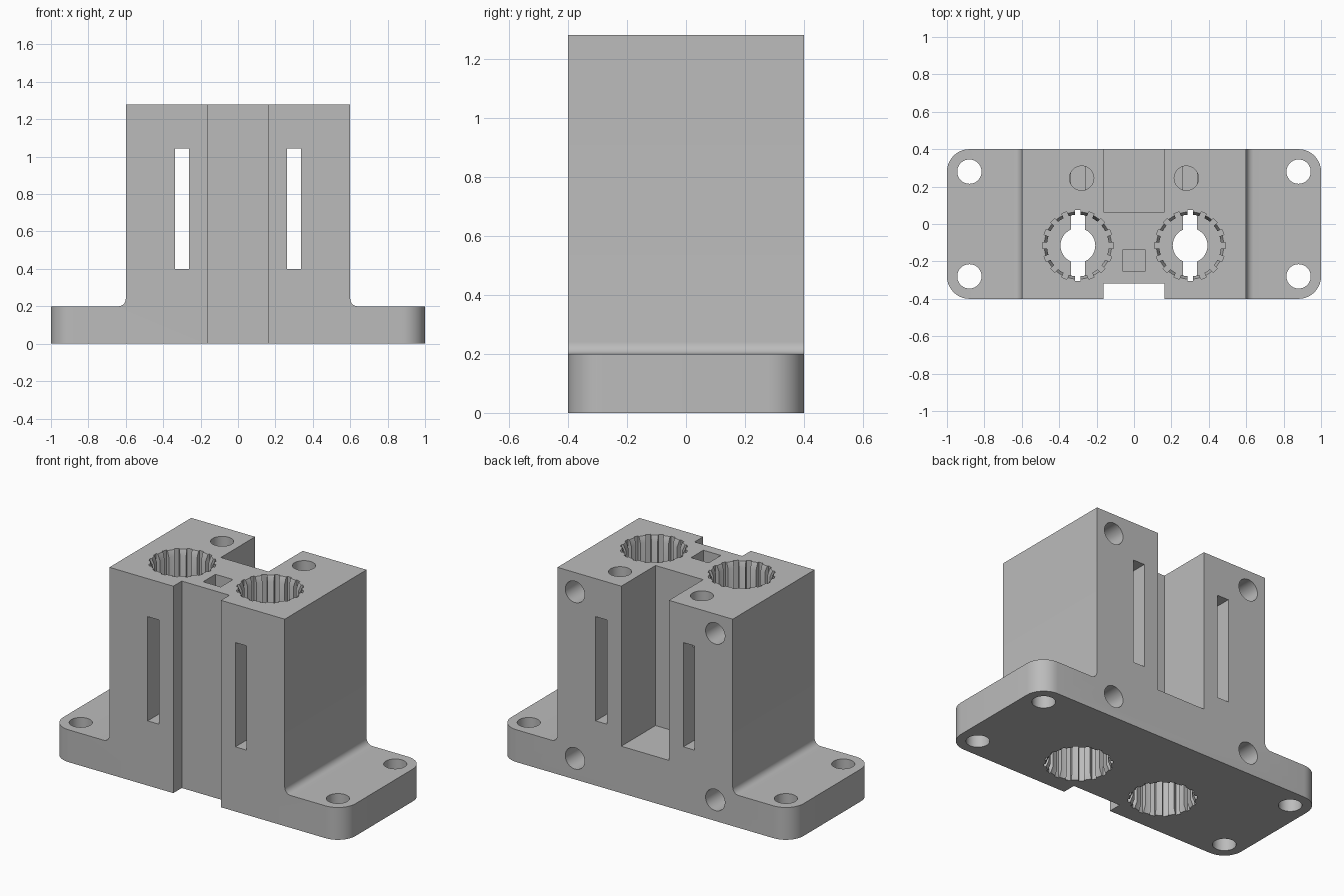
import bpy, bmesh, math
from mathutils import Matrix, Vector

if "Cube" in bpy.data.objects:
    bpy.data.objects.remove(bpy.data.objects["Cube"])

grey = bpy.data.materials.new("mid grey")
grey.diffuse_color = (0.5, 0.5, 0.5, 1)
grey.use_nodes = True
grey.node_tree.nodes["Principled BSDF"].inputs["Base Color"].default_value = grey.diffuse_color
H = 1.28          # tower height


def to_object(name, bm):
    bmesh.ops.recalc_face_normals(bm, faces=bm.faces)
    me = bpy.data.meshes.new(name)
    bm.to_mesh(me)
    bm.free()
    ob = bpy.data.objects.new(name, me)
    bpy.context.collection.objects.link(ob)
    return ob


def prism(points, vec):
    """Polygon swept along a vector."""
    bm = bmesh.new()
    face = bm.faces.new([bm.verts.new(p) for p in points])
    ext = bmesh.ops.extrude_face_region(bm, geom=[face])
    moved = [g for g in ext["geom"] if isinstance(g, bmesh.types.BMVert)]
    bmesh.ops.translate(bm, verts=moved, vec=vec)
    return bm


def cut(bm):
    """Subtract a solid from the block."""
    cutter = to_object("cutter", bm)
    cutter.hide_render = True
    mod = block.modifiers.new("cut", 'BOOLEAN')
    mod.operation = 'DIFFERENCE'
    mod.solver = 'EXACT'
    mod.object = cutter
    bpy.context.view_layer.objects.active = block
    bpy.ops.object.modifier_apply(modifier=mod.name)
    bpy.data.objects.remove(cutter, do_unlink=True)


def cut_box(x0, x1, y0, y1, z0, z1):
    cut(prism([(x0, y0, z0), (x1, y0, z0), (x1, y1, z0), (x0, y1, z0)], (0, 0, z1 - z0)))


def cut_cone(center, r1, r2, depth, axis='Z', n=48):
    """Round cutter starting at center, r1 at the start and r2 at the end."""
    bm = bmesh.new()
    bmesh.ops.create_cone(bm, cap_ends=True, segments=n, radius1=r1, radius2=r2, depth=abs(depth))
    m = Matrix.Translation((0, 0, abs(depth) / 2))
    if depth < 0:
        m = Matrix.Rotation(math.pi, 4, 'X') @ m
    if axis == 'Y':
        m = Matrix.Rotation(-math.pi / 2, 4, 'X') @ m
    bmesh.ops.transform(bm, matrix=Matrix.Translation(center) @ m, verts=bm.verts)
    cut(bm)


def cut_splined(cx, cy, z0, z1, teeth=16, r_in=0.165, r_out=0.19):
    """Bearing pocket with square grooves around its wall."""
    pts = []
    step = 2 * math.pi / teeth
    for i in range(teeth):
        a = math.pi / 2 + i * step
        for f, r in ((-0.23, r_in), (-0.2, r_out), (0.2, r_out), (0.23, r_in), (0.5, r_in)):
            t = a + f * step
            pts.append((cx + r * math.cos(t), cy + r * math.sin(t), z0))
    cut(prism(pts, (0, 0, z1 - z0)))


# Flanged block: half profile with a fillet at the tower foot, mirrored
R = 0.04
half = [(1, 0), (1, 0.2)]
for i in range(9):
    a = -math.pi / 2 - i * math.pi / 16
    half.append((0.6 + R + R * math.cos(a), 0.2 + R + R * math.sin(a)))
half.append((0.6, H))
outline = half + [(-x, z) for x, z in reversed(half)]
bm = prism([(x, -0.4, z) for x, z in outline], (0, 0.8, 0))

# Rounded flange corners
corners = [e for e in bm.edges
           if all(abs(v.co.x) > 0.99 for v in e.verts)
           and abs(e.verts[0].co.z - e.verts[1].co.z) > 0.1]
bmesh.ops.bevel(bm, geom=corners, offset=0.12, segments=10, profile=0.5, affect='EDGES')
block = to_object("bearing_block", bm)
block.data.materials.append(grey)

# Front groove, rear channel and square pocket
cut_box(-0.163, 0.163, -0.6, -0.317, -0.1, H + 0.1)
cut_box(-0.163, 0.163, 0.065, 0.6, 0.29, H + 0.1)
cut_box(-0.06, 0.06, -0.255, -0.135, 0.9, H + 0.1)

for s in (-1, 1):
    # Splined pockets at both ends with chamfered mouths, shaft bore between
    cx, cy = s * 0.3, -0.115
    cut_splined(cx, cy, H - 0.55, H + 0.1)
    cut_splined(cx, cy, -0.1, 0.55)
    cut_cone((cx, cy, H + 0.01), 0.184, 0.164, -0.05)
    cut_cone((cx, cy, -0.01), 0.184, 0.164, 0.05)
    cut_cone((cx, cy, 0.4), 0.093, 0.093, 0.5)
    # Tall slot through the tower
    cut_box(cx - 0.038, cx + 0.038, -0.6, 0.6, 0.4, 1.045)
    # Top hole
    cut_cone((s * 0.28, 0.245, H + 0.1), 0.065, 0.065, -0.4)
    # Rear holes
    for z in (0.13, 1.16):
        cut_cone((s * 0.48, 0.5, z), 0.066, 0.066, -0.4, 'Y')
    # Flange mounting holes
    for y in (-0.28, 0.28):
        cut_cone((s * 0.88, y, -0.1), 0.065, 0.065, 0.5)

bpy.ops.object.select_all(action='DESELECT')
block.select_set(True)
bpy.context.view_layer.objects.active = block
bpy.ops.object.shade_smooth_by_angle(angle=math.radians(25))
